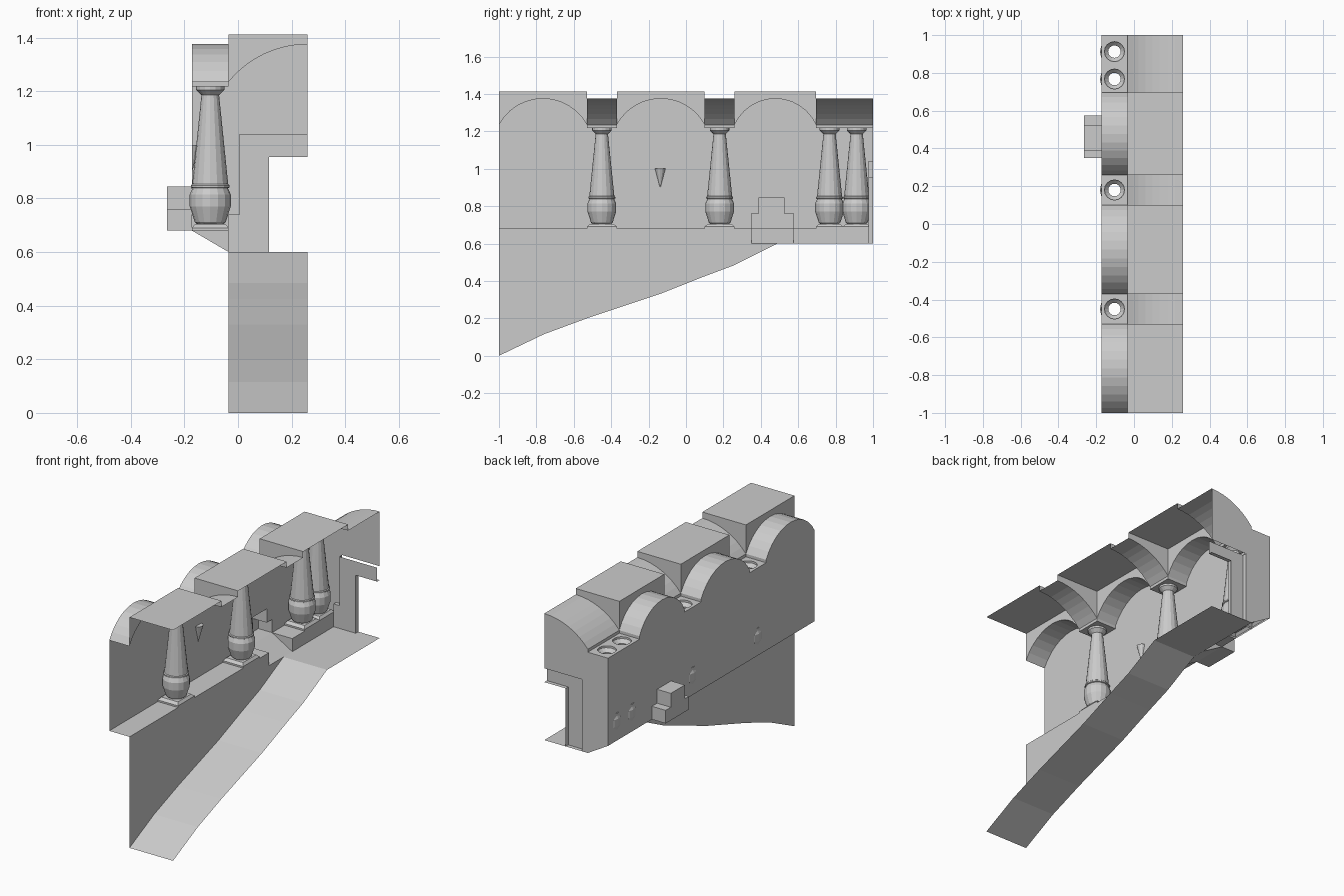
import bpy, bmesh
from math import sin, cos, pi, asin, sqrt

if "Cube" in bpy.data.objects:
    bpy.data.objects.remove(bpy.data.objects["Cube"])

XB, XF, XR = -0.172, -0.035, 0.26           # back wall, arcade front, open right edge
BAYS = [(-1, -0.53), (-0.37, 0.10), (0.26, 0.695)]
COLS = [(-0.53, -0.37), (0.10, 0.26), (0.695, 0.84), (0.84, 0.985)]
LEDGE, FLOOR, SPRING, CROWN, TOP, CAP = 0.68, 0.6, 1.235, 1.375, 1.412, 1.217


def mesh(name, verts, faces):
    me = bpy.data.meshes.new(name)
    me.from_pydata(verts, [], faces)
    ob = bpy.data.objects.new(name, me)
    bpy.context.collection.objects.link(ob)
    return ob


def place(axis, c, p):
    return (c, p[0], p[1]) if axis == 'x' else (p[0], c, p[1])


def panel(name, axis, c, pts):
    """flat polygon in the plane axis = c"""
    return mesh(name, [place(axis, c, p) for p in pts], [list(range(len(pts)))])


def sheet(name, axis, a, b, pts):
    """open profile swept along axis from a to b"""
    n = len(pts)
    v = [place(axis, a, p) for p in pts] + [place(axis, b, p) for p in pts]
    return mesh(name, v, [(i, i + 1, n + i + 1, n + i) for i in range(n - 1)])


def arc(mid, half, z0, z1, lo, hi, n):
    """circular arc about mid, between fractions lo and hi of the half span"""
    h = z1 - z0
    r = (half * half + h * h) / (2 * h)
    t = asin(half / r)
    return [(mid + r * sin(t * (lo + (hi - lo) * i / n)),
             z1 - r + r * cos(t * (lo + (hi - lo) * i / n))) for i in range(n + 1)]


def bay_arc(a, b):
    return arc((a + b) / 2, (b - a) / 2, SPRING, CROWN, -1, 1, 12)


rib = arc(XR, XR - XF, SPRING, CROWN, -1, 0, 8)
step = [(0.35, LEDGE), (0.35, 0.76), (0.39, 0.76), (0.39, 0.845),
        (0.525, 0.845), (0.525, 0.76), (0.575, 0.76), (0.575, LEDGE)]

# back wall with scalloped top and stepped niche opening
top = []
for a, b in BAYS:
    top += [(a, CAP)] * (a > -1) + bay_arc(a, b) + [(b, CAP)]
panel("back_wall", 'x', XB, [(-1, LEDGE)] + step + [(1, LEDGE), (1, CAP)] + top[::-1])

# stepped niche behind the wall, with a sloping sill
sheet("niche_sides", 'x', -0.265, XB, step + step[:1])
panel("niche_back", 'x', -0.265, step)
sheet("niche_sill", 'y', 0.35, 0.575, [(XB, LEDGE), (XF, FLOOR)])
for y in (0.35, 0.575):
    panel("niche_cheek", 'y', y, [(XB, LEDGE), (XF, LEDGE), (XF, FLOOR)])

# vaulted ceiling: side arches and raised ceiling boxes
for a, b in BAYS:
    pts = bay_arc(a, b)
    sheet("side_arch", 'x', XB, XF, pts)
    panel("arch_spandrel", 'x', XF, pts + [(b, TOP), (a, TOP)])
    sheet("ceiling", 'y', a, b, [(XF, TOP), (XR, TOP)])
    for y in (a, b):
        if y > -1:
            panel("rib_spandrel", 'y', y, rib + [(XR, TOP), (XF, TOP)])

# transverse ribs above the columns
for a, b in [(-0.53, -0.37), (0.10, 0.26), (0.695, 1)]:
    sheet("transverse_rib", 'y', a, b, [(XF, CAP)] + rib)
for y in [e for bay in BAYS for e in bay if e > -1]:
    panel("arch_springer", 'y', y, [(XB, CAP), (XF, CAP), (XF, SPRING), (XB, SPRING)])

# ramp and landing
ramp = [(-1, 0.0), (-0.76, 0.115), (-0.53, 0.2), (-0.14, 0.33),
        (0.1, 0.425), (0.26, 0.485), (0.49, FLOOR), (1, FLOOR)]
sheet("ramp", 'x', XF, XR, ramp)
panel("ramp_side_wall", 'x', XF, [(-1, LEDGE), (0.35, LEDGE), (0.35, FLOOR)] + ramp[6::-1])
panel("landing_riser", 'x', XF, [(0.575, FLOOR), (0.985, FLOOR), (0.985, LEDGE), (0.575, LEDGE)])

# ledge between the columns
for a, b in [(-1, -0.53), (-0.37, 0.10), (0.26, 0.35), (0.575, 0.695)]:
    sheet("ledge", 'y', a, b, [(XB, LEDGE), (XF, LEDGE)])

# columns: plinth, turned shaft, cap plate with a round opening
SIDES = 16
profile = [(0.05, 0.705), (0.058, 0.712), (0.0765, 0.77), (0.0765, 0.815), (0.066, 0.838),
           (0.072, 0.841), (0.072, 0.849), (0.067, 0.853), (0.033, 1.185), (0.053, 1.205),
           (0.053, CAP)]


def ring(cx, cy, r, z):
    return [(cx + r * cos(2 * pi * i / SIDES), cy + r * sin(2 * pi * i / SIDES), z)
            for i in range(SIDES)]


def square_ring(cx, cy, hx, hy, z):
    out = []
    for i in range(SIDES):
        c, s = cos(2 * pi * i / SIDES), sin(2 * pi * i / SIDES)
        m = max(abs(c), abs(s))
        out.append((cx + hx * c / m, cy + hy * s / m, z))
    return out


def loft(name, rings):
    v = [p for r in rings for p in r]
    f = [(k * SIDES + i, k * SIDES + (i + 1) % SIDES,
          (k + 1) * SIDES + (i + 1) % SIDES, (k + 1) * SIDES + i)
         for k in range(len(rings) - 1) for i in range(SIDES)]
    return mesh(name, v, f)


cx, hx = (XB + XF) / 2, (XF - XB) / 2
for a, b in COLS:
    cy, hy = (a + b) / 2, (b - a) / 2
    loft("column", [ring(cx, cy, r, z) for r, z in profile])
    loft("column_plinth", [square_ring(cx, cy, hx, hy, LEDGE),
                           square_ring(cx, cy, hx, hy, 0.69),
                           square_ring(cx, cy, hx - 0.012, hy - 0.016, 0.705),
                           ring(cx, cy, 0.05, 0.705)])
    end = 1 if b > 0.9 else b
    loft("column_cap", [ring(cx, cy, 0.053, CAP),
                        square_ring(cx, (a + end) / 2, hx, (end - a) / 2, CAP)])

# end wall with doorway
panel("end_wall", 'y', 1, [(XB, LEDGE), (XF, FLOOR), (0.005, FLOOR), (0.005, 1.04), (XR, 1.04)]
      + rib[::-1] + [(XF, CAP), (XB, CAP)])
panel("door_frame", 'y', 0.975, [(0.005, FLOOR), (0.115, FLOOR), (0.115, 0.955),
                                 (XR, 0.955), (XR, 1.04), (0.005, 1.04)])
sheet("door_reveal", 'y', 0.975, 1, [(0.115, FLOOR), (0.115, 0.955), (XR, 0.955)])
sheet("door_frame_side", 'y', 0.975, 1, [(0.005, FLOOR), (0.005, 1.04)])
panel("skirting", 'y', 0.975, [(XF, FLOOR), (0.005, FLOOR), (0.005, 0.74), (XF, 0.74)])
sheet("skirting_top", 'y', 0.975, 1, [(XF, LEDGE), (XF, 0.74), (0.005, 0.74)])

# half-cone wall sconce
rim = [(XB + 0.028 * sin(pi * i / 6), -0.138 + 0.028 * cos(pi * i / 6), 1.0) for i in range(7)]
mesh("wall_sconce", rim + [(XB, -0.138, 0.895)],
     [(i, i + 1, 7) for i in range(6)] + [tuple(range(7))])
